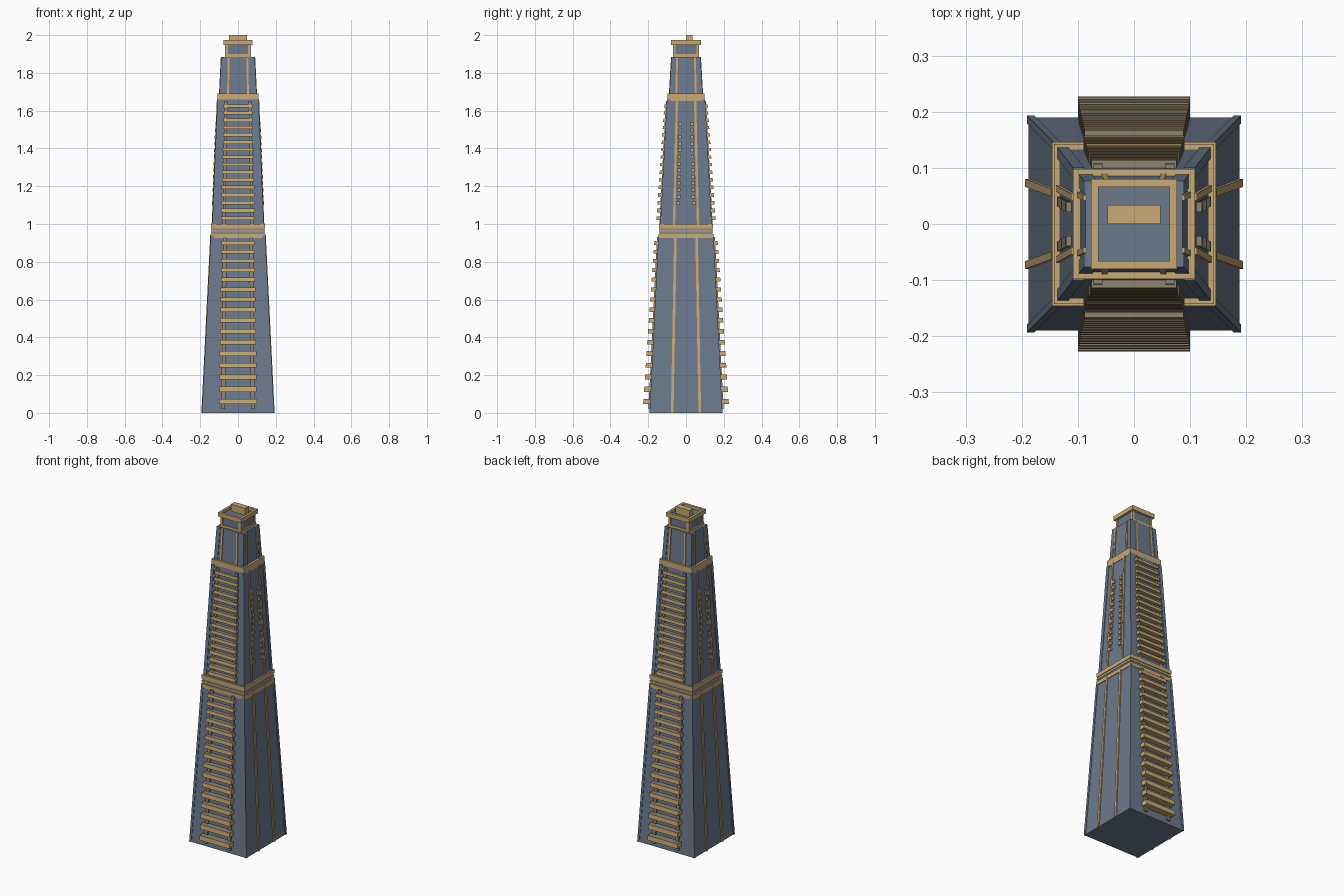
import bpy, bmesh

if "Cube" in bpy.data.objects:
    bpy.data.objects.remove(bpy.data.objects["Cube"])


def material(name, rgb):
    m = bpy.data.materials.new(name)
    m.diffuse_color = (*rgb, 1)
    m.use_nodes = True
    m.node_tree.nodes["Principled BSDF"].inputs["Base Color"].default_value = m.diffuse_color
    return m


SLATE = material("slate blue", (0.15, 0.195, 0.265))
TAN = material("tan", (0.58, 0.40, 0.18))
TAUPE = material("weathered taupe", (0.27, 0.235, 0.17))
GREY = material("dusty grey", (0.24, 0.25, 0.26))


def build(name, parts, mat, top_mat=None):
    """Each part is a frustum: z0, z1, then (cx, cy, hx, hy) at bottom and top."""
    bm = bmesh.new()
    for z0, z1, a, b in parts:
        rings = []
        for z, (cx, cy, hx, hy) in ((z0, a), (z1, b)):
            rings.append([bm.verts.new((cx + sx * hx, cy + sy * hy, z))
                          for sx, sy in ((-1, -1), (1, -1), (1, 1), (-1, 1))])
        lo, hi = rings
        bm.faces.new(lo[::-1])
        top = bm.faces.new(hi)
        if top_mat:
            top.material_index = 1
        for i in range(4):
            j = (i + 1) % 4
            bm.faces.new((lo[i], lo[j], hi[j], hi[i]))
    bmesh.ops.recalc_face_normals(bm, faces=bm.faces[:])
    me = bpy.data.meshes.new(name)
    bm.to_mesh(me)
    bm.free()
    me.materials.append(mat)
    if top_mat:
        me.materials.append(top_mat)
    ob = bpy.data.objects.new(name, me)
    bpy.context.collection.objects.link(ob)
    return ob


def box(z0, z1, hx, hy, cx=0, cy=0):
    r = (cx, cy, hx, hy)
    return (z0, z1, r, r)


def lerp(a, b, t):
    return a + (b - a) * t


# Tapered stages: z0, z1, half x and half y at bottom and top
LOWER = (0.0, 0.94, 0.188, 0.190, 0.141, 0.143)
UPPER = (0.98, 1.66, 0.134, 0.134, 0.106, 0.098)
CROWN = (1.68, 1.885, 0.096, 0.086, 0.086, 0.074)


def half(stage, z):
    z0, z1, x0, y0, x1, y1 = stage
    t = (z - z0) / (z1 - z0)
    return lerp(x0, x1, t), lerp(y0, y1, t)


def stage_body(stage):
    z0, z1, x0, y0, x1, y1 = stage
    return (z0, z1, (0, 0, x0, y0), (0, 0, x1, y1))


def strips(stage, z0, z1, side, off0, off1, w, out):
    """Mirrored vertical strips lying on the sloping faces."""
    parts = []
    for s in (-1, 1):
        for k in (-1, 1):
            ends = []
            for z, off in ((z0, off0), (z1, off1)):
                hx, hy = half(stage, z)
                if side == "x":
                    ends.append((s * hx, k * off, out, w))
                else:
                    ends.append((k * off, s * hy, w, out))
            parts.append((z0, z1, *ends))
    return parts


def corner_posts(stage, w):
    z0, z1 = stage[:2]
    parts = []
    for sx in (-1, 1):
        for sy in (-1, 1):
            ends = []
            for z in (z0, z1):
                hx, hy = half(stage, z)
                ends.append((sx * (hx - w + 0.003), sy * (hy - w + 0.003), w, w))
            parts.append((z0, z1, *ends))
    return parts


def frame(z0, z1, hx, hy, t):
    """Four bars making a rectangular rim."""
    return [box(z0, z1, hx, t / 2, 0, s * (hy - t / 2)) for s in (-1, 1)] + \
           [box(z0, z1, t / 2, hy - t, s * (hx - t / 2), 0) for s in (-1, 1)]


# Shaft
build("lower_shaft", [stage_body(LOWER)], SLATE)
build("upper_shaft", [stage_body(UPPER)], SLATE)
build("lower_corner_posts", corner_posts(LOWER, 0.007), SLATE)
build("upper_corner_posts", corner_posts(UPPER, 0.010), SLATE)

# Tan ribs on the left and right sides
build("lower_side_ribs", strips(LOWER, 0, 0.94, "x", 0.073, 0.056, 0.007, 0.006), TAN)
build("upper_side_ribs", strips(UPPER, 0.98, 1.66, "x", 0.064, 0.048, 0.006, 0.006), TAN)

# Rails behind the slats
build("lower_slat_rails", strips(LOWER, 0.02, 0.93, "y", 0.078, 0.070, 0.010, 0.010), TAUPE)
build("upper_slat_rails", strips(UPPER, 0.99, 1.65, "y", 0.074, 0.064, 0.008, 0.008), TAUPE)


def slats(stage, za, zb, n, w0, w1, p0, p1, h0, h1, ease):
    """Rows of horizontal louvres on the front and back."""
    parts = []
    for i in range(n):
        t = i / (n - 1)
        z = lerp(za, zb, t + ease * t * (1 - t))
        hy = half(stage, z)[1]
        p, w, h = lerp(p0, p1, t), lerp(w0, w1, t), lerp(h0, h1, t) / 2
        for s in (-1, 1):
            c, d = s * (hy + p / 2 - 0.005), p / 2 + 0.005
            parts.append((z - h, z + h, (c, c, 0, 0) and (0, c, w, d),
                          (0, c - s * 0.002, w, d)))
    return parts


build("lower_slats", slats(LOWER, 0.06, 0.90, 16, 0.10, 0.088, 0.040, 0.024,
                           0.028, 0.020, 0.18), TAN, TAUPE)
build("upper_slats", slats(UPPER, 1.03, 1.625, 16, 0.090, 0.076, 0.026, 0.016,
                           0.020, 0.016, 0.05), TAN, TAUPE)

# Small studs in two converging columns on the upper sides
studs = []
for i in range(13):
    t = i / 12
    z = lerp(1.11, 1.53, t)
    hx = half(UPPER, z)[0]
    for sx in (-1, 1):
        for sy in (-1, 1):
            studs.append(box(z - 0.009, z + 0.009, 0.009, 0.009,
                             sx * hx, sy * lerp(0.040, 0.030, t)))
build("side_studs", studs, TAN, TAUPE)

# Waist band in layers
build("waist_band_trim", [box(0.925, 0.948, 0.146, 0.146),
                          box(0.976, 1.000, 0.143, 0.143)], TAN)
build("waist_band_core", [box(0.948, 0.976, 0.140, 0.140)], GREY)
build("waist_band_line", [box(0.959, 0.966, 0.143, 0.143)], TAN)

# Shoulder band
build("shoulder_band", [box(1.650, 1.692, 0.109, 0.098)], TAN)

# Crown with corner posts and ribs
build("crown", [stage_body(CROWN)], SLATE)
build("crown_corner_posts", corner_posts(CROWN, 0.012), SLATE)
build("crown_ribs", strips(CROWN, 1.68, 1.885, "y", 0.053, 0.049, 0.005, 0.005)
      + strips(CROWN, 1.68, 1.885, "x", 0.052, 0.047, 0.005, 0.005), TAN)

# Neck, rim and roof
build("neck", [box(1.88, 1.958, 0.064, 0.066)], SLATE)
build("neck_base_trim", [box(1.885, 1.900, 0.070, 0.070)], TAN)
build("neck_posts", [box(1.89, 1.955, 0.007, 0.007, sx * 0.061, sy * 0.063)
                     for sx in (-1, 1) for sy in (-1, 1)], TAN)
build("roof_rim", frame(1.948, 1.974, 0.077, 0.080, 0.014), TAN)
build("roof_box", [box(1.955, 2.0, 0.047, 0.017, 0, 0.017)], TAN)
